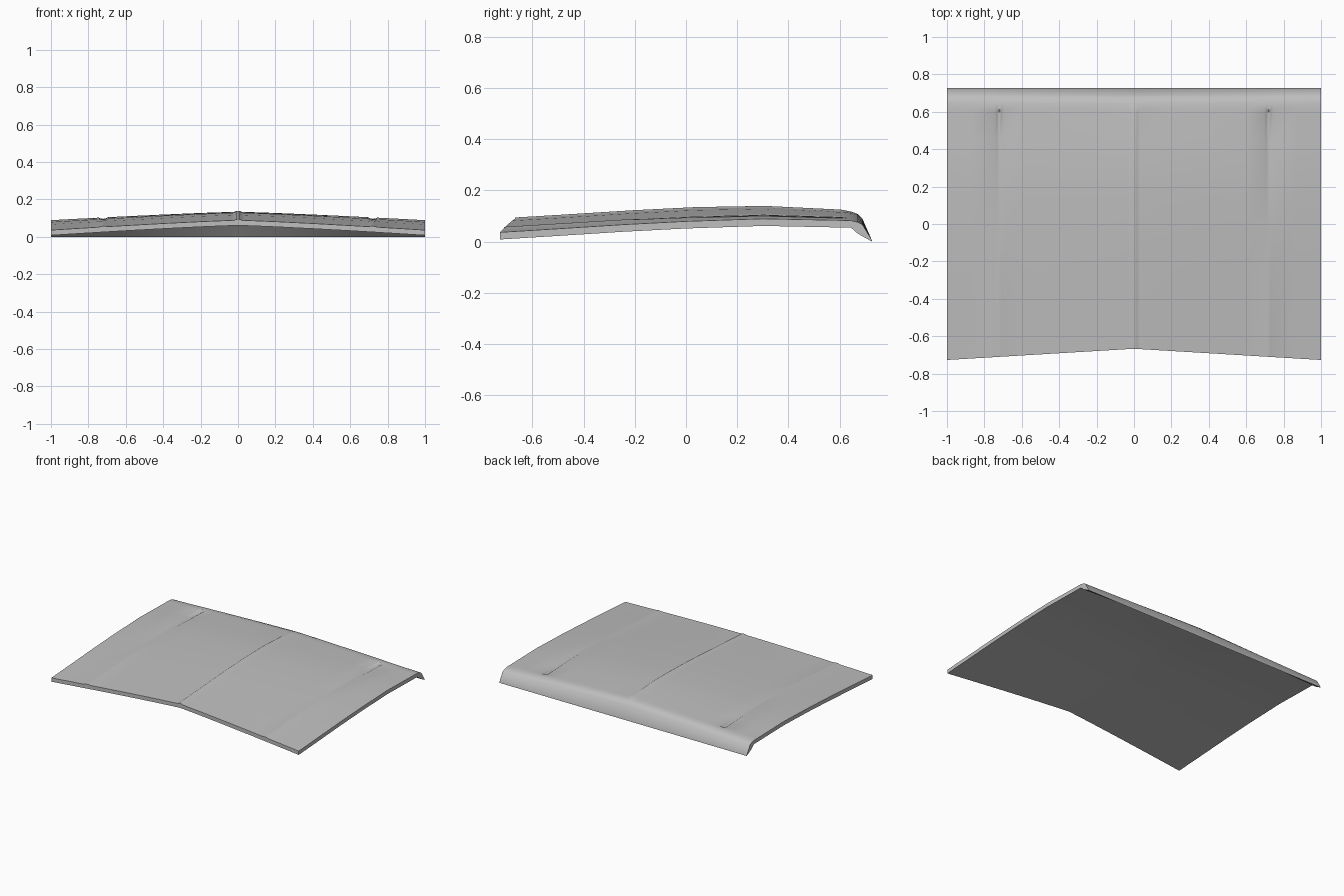
import bpy, bmesh

if "Cube" in bpy.data.objects:
    bpy.data.objects.remove(bpy.data.objects["Cube"])


def make_material(name, rgb):
    mat = bpy.data.materials.new(name)
    mat.use_nodes = True
    colour = (*rgb, 1.0)
    mat.diffuse_color = colour
    mat.node_tree.nodes["Principled BSDF"].inputs["Base Color"].default_value = colour
    return mat


def ramp(v, a, b):
    """0 at a, 1 at b, clamped."""
    return min(1.0, max(0.0, (v - a) / (b - a)))


# Lengthwise profile on the centre line: y, top height, fall to the sides, underside height
profile = [
    (-0.727, 0.089, 0.053, 0.061),
    (-0.50, 0.102, 0.052, 0.074),
    (-0.25, 0.117, 0.051, 0.089),
    (0.0, 0.129, 0.050, 0.101),
    (0.15, 0.132, 0.048, 0.104),
    (0.30, 0.134, 0.045, 0.106),
    (0.45, 0.127, 0.041, 0.099),
    (0.60, 0.120, 0.037, 0.092),
    (0.612, 0.119, 0.036, 0.091),
    (0.645, 0.117, 0.035, 0.089),
    (0.67, 0.108, 0.032, 0.064),
    (0.69, 0.088, 0.022, 0.042),
    (0.727, 0.004, 0.0, 0.0),
]

# Crosswise stations, mirrored about the centre
half = [0.011, 0.019, 0.03, 0.2, 0.4, 0.6, 0.695, 0.709, 0.72, 0.731, 0.745, 0.87, 1.0]
stations = [-x for x in reversed(half)] + [0.0] + half


def pressed_detail(x, y):
    """Raised centre spine plus a pair of creases that deepen to the rear."""
    a = abs(x)
    width = 0.012 * ramp(y, 0.58, 0.65)
    spine = 0.005 * (1 - ramp(a, 0.011 + width, 0.019 + width)) * (1 - ramp(y, 0.61, 0.645))
    across = 1 - ramp(abs(a - 0.72), 0.008, 0.023)
    depth = -0.012 * ramp(y, -0.1, 0.55) + 0.004 * ramp(y, 0.0, -0.3)
    crease = across * depth if y < 0.606 else 0.0
    return spine + crease


def panel_point(x, row, top):
    y, z_top, fall, z_bottom = row
    a = abs(x)
    z = (z_top if top else z_bottom) - fall * a ** 1.2
    if top:
        z += pressed_detail(x, y)
    # Front edge sweeps back towards the middle
    sweep = 0.06 * (1 - a) * ramp(y, 0.6, -0.727)
    return x, y + sweep, max(z, 0.0)


# Curved panel with a turned-down rear lip
bm = bmesh.new()
upper = [[bm.verts.new(panel_point(x, r, True)) for x in stations] for r in profile]
lower = [[bm.verts.new(panel_point(x, r, False)) for x in stations] for r in profile]
rows, cols = len(profile), len(stations)

for j in range(rows - 1):
    for i in range(cols - 1):
        for grid in (upper, lower):
            quad = [grid[j][i], grid[j][i + 1], grid[j + 1][i + 1], grid[j + 1][i]]
            bm.faces.new(quad if grid is upper else quad[::-1])

# Front and rear edge strips
for j in (0, rows - 1):
    for i in range(cols - 1):
        bm.faces.new((upper[j][i], upper[j][i + 1], lower[j][i + 1], lower[j][i]))

# Side edge strips
for i in (0, cols - 1):
    for j in range(rows - 1):
        bm.faces.new((upper[j][i], upper[j + 1][i], lower[j + 1][i], lower[j][i]))

bmesh.ops.recalc_face_normals(bm, faces=bm.faces[:])
mesh = bpy.data.meshes.new("hood_panel")
bm.to_mesh(mesh)
bm.free()

panel = bpy.data.objects.new("hood_panel", mesh)
bpy.context.collection.objects.link(panel)
mesh.materials.append(make_material("light_grey", (0.52, 0.52, 0.52)))

bpy.ops.object.select_all(action='DESELECT')
panel.select_set(True)
bpy.context.view_layer.objects.active = panel
bpy.ops.object.shade_smooth_by_angle(angle=0.6)
